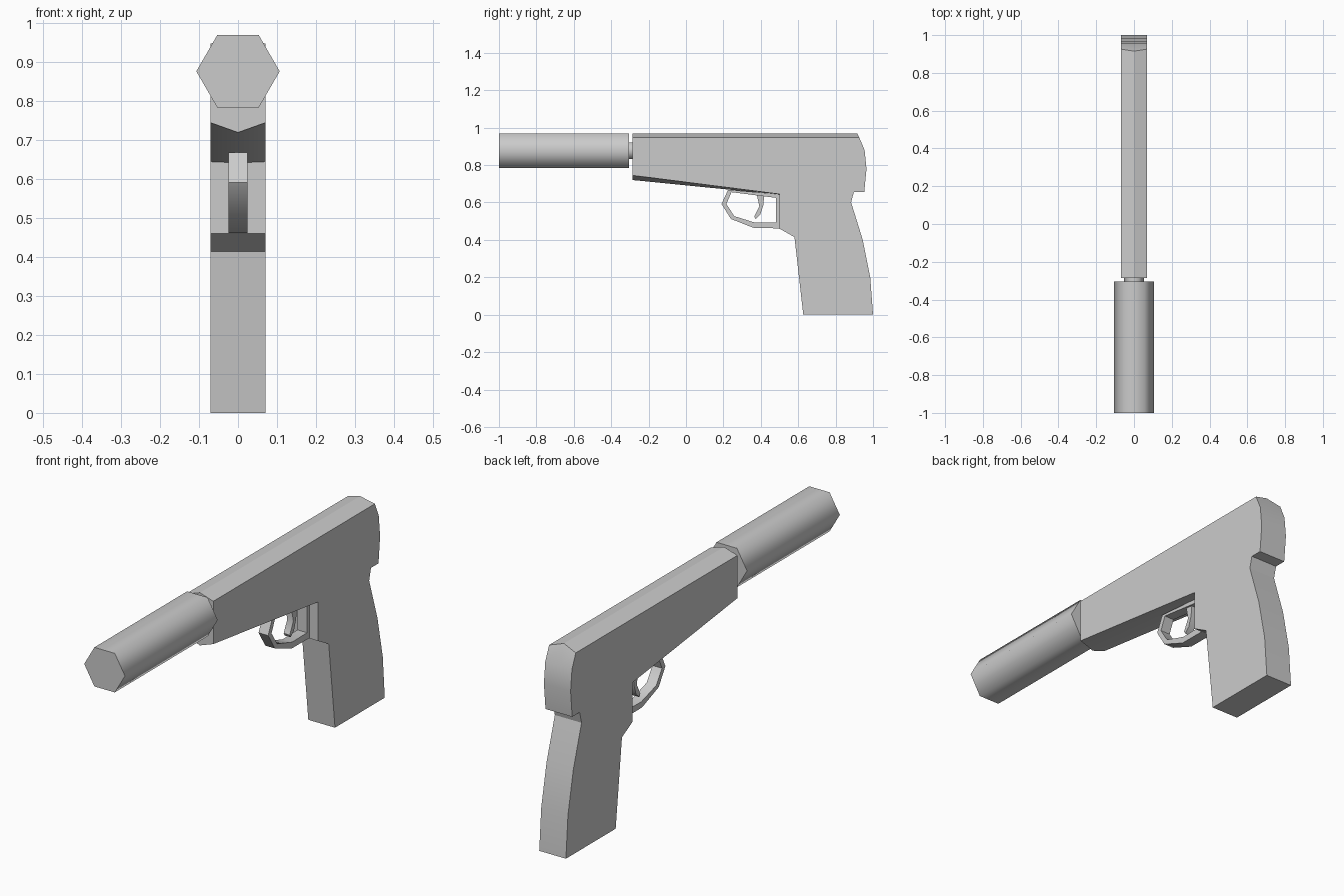
import bpy, bmesh, math

if "Cube" in bpy.data.objects:
    bpy.data.objects.remove(bpy.data.objects["Cube"])


def finish(name, bm, angle):
    bmesh.ops.recalc_face_normals(bm, faces=bm.faces)
    mesh = bpy.data.meshes.new(name)
    bm.to_mesh(mesh)
    bm.free()
    obj = bpy.data.objects.new(name, mesh)
    bpy.context.collection.objects.link(obj)
    bpy.ops.object.select_all(action='DESELECT')
    bpy.context.view_layer.objects.active = obj
    obj.select_set(True)
    bpy.ops.object.shade_smooth_by_angle(angle=math.radians(angle))
    return obj


def loft(bm, sections, closed_ends=True):
    """Bridge (x, [(y, z), ...]) outlines in order, capping both ends."""
    rings = [[bm.verts.new((x, y, z)) for y, z in pts] for x, pts in sections]
    n = len(rings[0])
    for a, b in zip(rings, rings[1:]):
        for i in range(n):
            j = (i + 1) % n
            bm.faces.new((a[i], a[j], b[j], b[i]))
    if closed_ends:
        bm.faces.new(rings[0])
        bm.faces.new(rings[-1])
    return rings


def hex_tube(name, radius, y0, y1):
    bm = bmesh.new()
    rings = []
    for y in (y0, y1):
        rings.append([bm.verts.new((radius * math.cos(i * math.pi / 3), y,
                                    0.877 + radius * math.sin(i * math.pi / 3)))
                      for i in range(6)])
    for i in range(6):
        j = (i + 1) % 6
        bm.faces.new((rings[0][i], rings[0][j], rings[1][j], rings[1][i]))
    for r in rings:
        bm.faces.new(r)
    return finish(name, bm, 65)


# Frame and grip: side outline, with a ridge along the top and underside
rest = [(0.955, 0.88), (0.965, 0.78), (0.953, 0.655), (0.897, 0.655),
        (0.883, 0.60), (0.945, 0.40), (0.985, 0.20), (1.0, 0.0),
        (0.627, 0.0), (0.58, 0.415), (0.50, 0.46)]
side = [(-0.285, 0.948), (0.926, 0.948)] + rest + [(0.50, 0.645), (-0.285, 0.745)]
ridge = [(-0.285, 0.97), (0.915, 0.97)] + rest + [(0.50, 0.642), (-0.285, 0.72)]
bm = bmesh.new()
loft(bm, [(-0.07, side), (0, ridge), (0.07, side)])
finish("frame_and_grip", bm, 30)

# Barrel stub and long hexagonal front tube
hex_tube("barrel_stub", 0.052, -0.33, -0.27)
hex_tube("front_tube", 0.107, -1.0, -0.305)

# Trigger guard: open ring between an outer and inner outline
outer = [(0.225, 0.668), (0.19, 0.592), (0.24, 0.512), (0.365, 0.463),
         (0.502, 0.462), (0.502, 0.645)]
inner = [(0.243, 0.655), (0.216, 0.592), (0.258, 0.527), (0.37, 0.492),
         (0.482, 0.494), (0.482, 0.625)]
w = 0.025
bm = bmesh.new()
loft(bm, [(-w, inner), (-w, outer), (w, outer), (w, inner), (-w, inner)], False)
bmesh.ops.remove_doubles(bm, verts=bm.verts, dist=1e-5)
finish("trigger_guard", bm, 45)

# Trigger
blade = [(0.375, 0.66), (0.392, 0.58), (0.365, 0.525), (0.372, 0.512),
         (0.397, 0.535), (0.413, 0.585), (0.42, 0.655)]
bm = bmesh.new()
loft(bm, [(-0.016, blade), (0.016, blade)])
finish("trigger", bm, 45)
